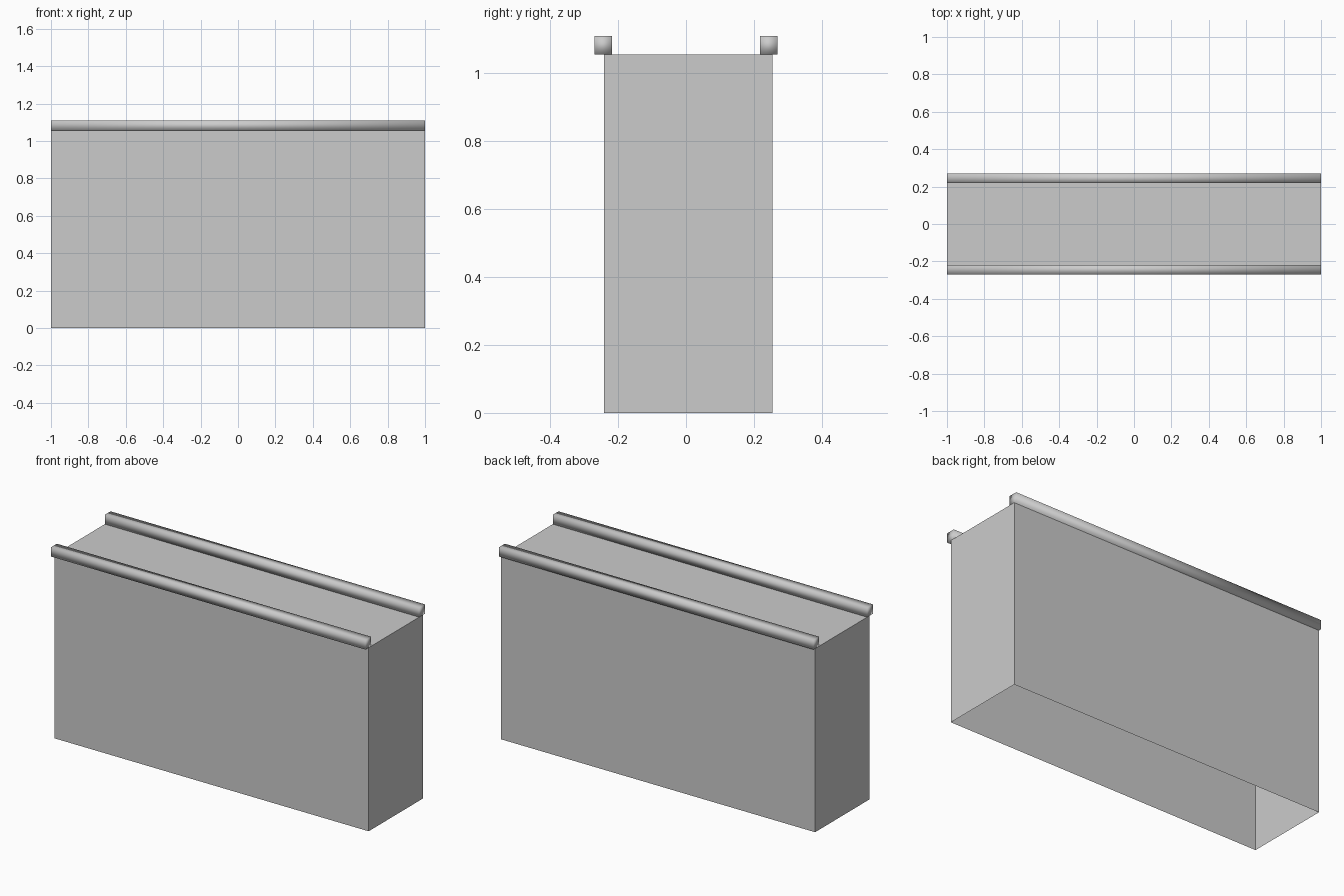
import bpy
import bmesh

default = bpy.data.objects.get("Cube")
if default:
    bpy.data.objects.remove(default, do_unlink=True)

grey = bpy.data.materials.new("plain_grey")
grey.use_nodes = True
colour = (0.6, 0.6, 0.6, 1)
grey.diffuse_color = colour
grey.node_tree.nodes["Principled BSDF"].inputs["Base Color"].default_value = colour


def make_box(name, low, high, open_bottom=False, smooth=False):
    """Box between two corners, optionally without its lower face."""
    bm = bmesh.new()
    bmesh.ops.create_cube(bm, size=1)
    for v in bm.verts:
        for i in range(3):
            v.co[i] = low[i] if v.co[i] < 0 else high[i]
    if open_bottom:
        under = [f for f in bm.faces if f.normal.z < -0.5]
        bmesh.ops.delete(bm, geom=under, context="FACES_ONLY")
    for f in bm.faces:
        f.smooth = smooth
    mesh = bpy.data.meshes.new(name)
    bm.to_mesh(mesh)
    bm.free()
    mesh.materials.append(grey)
    obj = bpy.data.objects.new(name, mesh)
    bpy.context.collection.objects.link(obj)
    return obj


BODY_TOP = 1.056
RAIL_TOP = 1.11

# Hollow body, open underneath
make_box("body_shell", (-1, -0.241, 0), (1, 0.255, BODY_TOP), open_bottom=True)

# Softly shaded square rails along the two long top edges
for name, y in (("front_rail", -0.244), ("back_rail", 0.244)):
    make_box(name, (-1, y - 0.026, BODY_TOP), (1, y + 0.026, RAIL_TOP), smooth=True)
